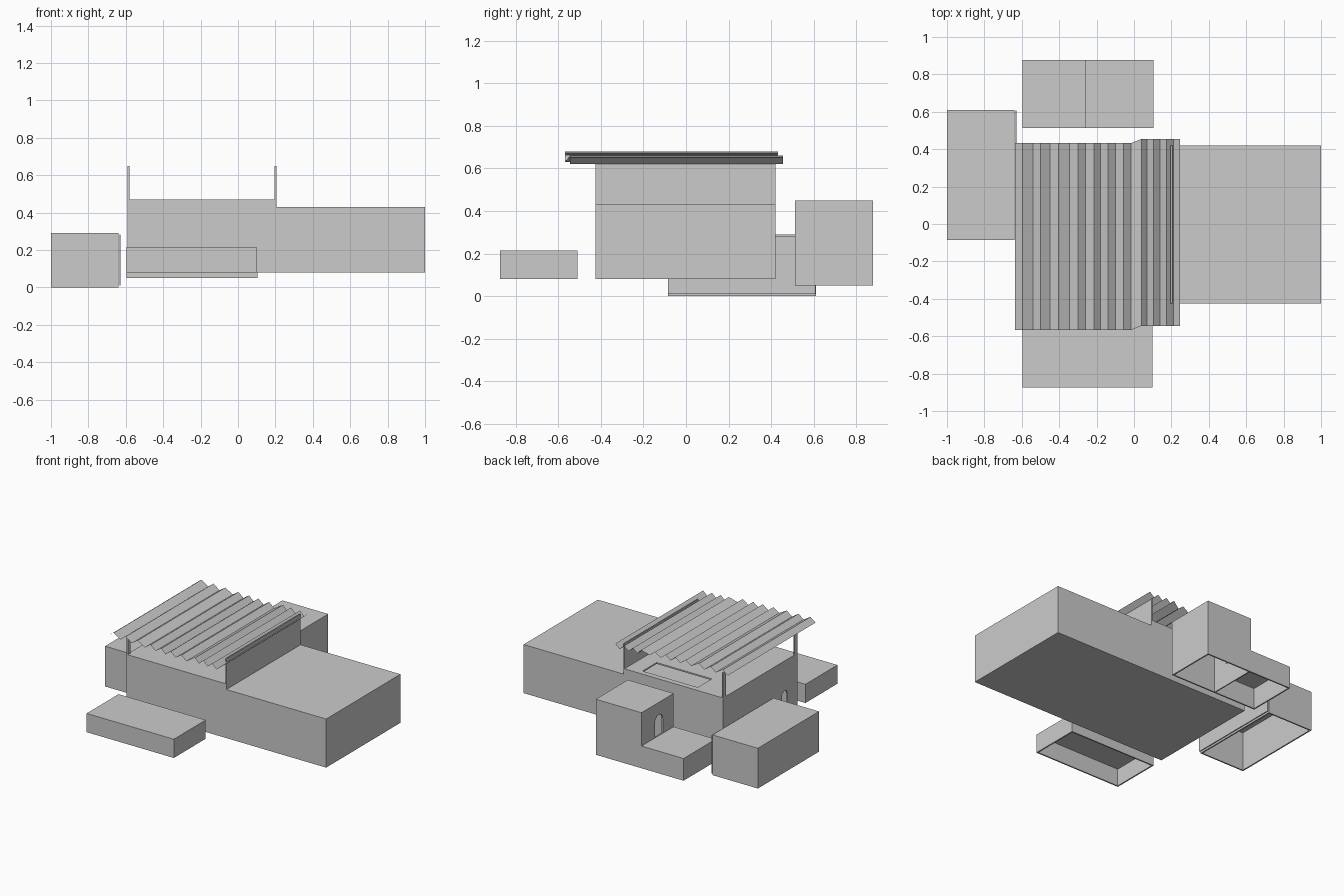
import bpy, bmesh, math

if "Cube" in bpy.data.objects:
    bpy.data.objects.remove(bpy.data.objects["Cube"])

T = 0.01  # wall thickness


def make_object(name, bm):
    me = bpy.data.meshes.new(name)
    bm.to_mesh(me)
    bm.free()
    ob = bpy.data.objects.new(name, me)
    bpy.context.collection.objects.link(ob)
    return ob


def extrude_y(name, profile, y0, y1, open_below=None):
    """Extrude an xz profile along y; faces lying at z=open_below are removed."""
    bm = bmesh.new()
    face = bm.faces.new([bm.verts.new((x, y0, z)) for x, z in profile])
    new = bmesh.ops.extrude_face_region(bm, geom=[face])["geom"]
    moved = [v for v in new if isinstance(v, bmesh.types.BMVert)]
    bmesh.ops.translate(bm, verts=moved, vec=(0, y1 - y0, 0))
    bmesh.ops.recalc_face_normals(bm, faces=bm.faces)
    if open_below is not None:
        low = [f for f in bm.faces
               if all(abs(v.co.z - open_below) < 1e-5 for v in f.verts)]
        bmesh.ops.delete(bm, geom=low, context='FACES')
    return make_object(name, bm)


def shell(name, profile, y0, y1):
    """Hollow volume with thin walls, open underneath."""
    ob = extrude_y(name, profile, y0, y1, min(z for _, z in profile))
    mod = ob.modifiers.new("walls", 'SOLIDIFY')
    mod.thickness, mod.offset, mod.use_even_offset = T, -1, True
    return ob


def rect(x0, x1, z0, z1):
    return [(x0, z0), (x1, z0), (x1, z1), (x0, z1)]


def box(name, x0, x1, y0, y1, z0, z1):
    return extrude_y(name, rect(x0, x1, z0, z1), y0, y1)


def cut(ob, cutter):
    cutter.hide_render = True
    cutter.display_type = 'WIRE'
    mod = ob.modifiers.new("opening", 'BOOLEAN')
    mod.operation, mod.object, mod.solver = 'DIFFERENCE', cutter, 'EXACT'


def arch_cutter(name, x, y, z0, width, height):
    """Round-headed doorway through a wall that faces along x."""
    r = width / 2
    bm = bmesh.new()
    pts = [(-r, z0), (r, z0)]
    for i in range(9):
        a = math.pi * i / 8
        pts.append((r * math.cos(a), z0 + height - r + r * math.sin(a)))
    face = bm.faces.new([bm.verts.new((x - 0.03, y + u, z)) for u, z in pts])
    new = bmesh.ops.extrude_face_region(bm, geom=[face])["geom"]
    moved = [v for v in new if isinstance(v, bmesh.types.BMVert)]
    bmesh.ops.translate(bm, verts=moved, vec=(0.06, 0, 0))
    bmesh.ops.recalc_face_normals(bm, faces=bm.faces)
    return make_object(name, bm)


# Main hall: raised left part, long lower right part, floors inside
hall = shell("main_hall", [(-0.59, 0.08), (1.0, 0.08), (1.0, 0.43),
                           (0.205, 0.43), (0.205, 0.47), (-0.59, 0.47)], -0.425, 0.42)
cut(hall, box("hatch_cutter", -0.36, 0.08, 0.22, 0.38, 0.42, 0.52))
cut(hall, arch_cutter("hall_door_cutter", -0.59, -0.28, 0.09, 0.06, 0.165))
box("ground_floor", -0.585, 0.995, -0.42, 0.415, 0.08, 0.088)
box("upper_floor", -0.582, 0.992, -0.417, 0.412, 0.25, 0.258)

# Roof supports: full wall on the right, corner posts on the left
box("roof_wall", 0.196, 0.205, -0.425, 0.42, 0.43, 0.65)
for side, y0, y1 in (("front", -0.425, -0.395), ("back", 0.39, 0.42)):
    box(side + "_roof_post", -0.59, -0.581, y0, y1, 0.46, 0.65)

# Pleated roof sheet: pleats run along y, the right end is shifted back
xs = [-0.635, -0.595, -0.54, -0.5, -0.45, -0.405, -0.345, -0.3, -0.26, -0.215,
      -0.18, -0.14, -0.1, -0.055, -0.015, 0.04, 0.07, 0.105, 0.14, 0.175, 0.21, 0.245]
bm = bmesh.new()
rows = []
for i, x in enumerate(xs):
    z = 0.648 - 0.028 * i / (len(xs) - 1) + (0.032 if i % 2 else 0)
    s = 0.022 if x > 0 else 0
    rows.append([bm.verts.new((x, y + s, z)) for y in (-0.567, 0.433)])
for a, b in zip(rows, rows[1:]):
    bm.faces.new((a[0], b[0], b[1], a[1]))
make_object("pleated_roof", bm)

# Back wing: low terrace on the left, tall room on the right with a doorway
back = shell("back_wing", [(-0.595, 0.05), (0.105, 0.05), (0.105, 0.45),
                           (-0.26, 0.45), (-0.26, 0.21), (-0.595, 0.21)], 0.512, 0.877)
cut(back, arch_cutter("terrace_door_cutter", -0.26, 0.68, 0.212, 0.09, 0.15))
box("back_wing_divider", -0.258, -0.25, 0.52, 0.87, 0.05, 0.21)

# Front annex
shell("front_annex", rect(-0.595, 0.1, 0.08, 0.215), -0.873, -0.51)

# Left annex with its slightly detached side panel
shell("left_annex", rect(-1.0, -0.638, 0.0, 0.29), -0.085, 0.61)
box("left_annex_panel", -0.634, -0.627, -0.085, 0.607, 0.01, 0.283)
